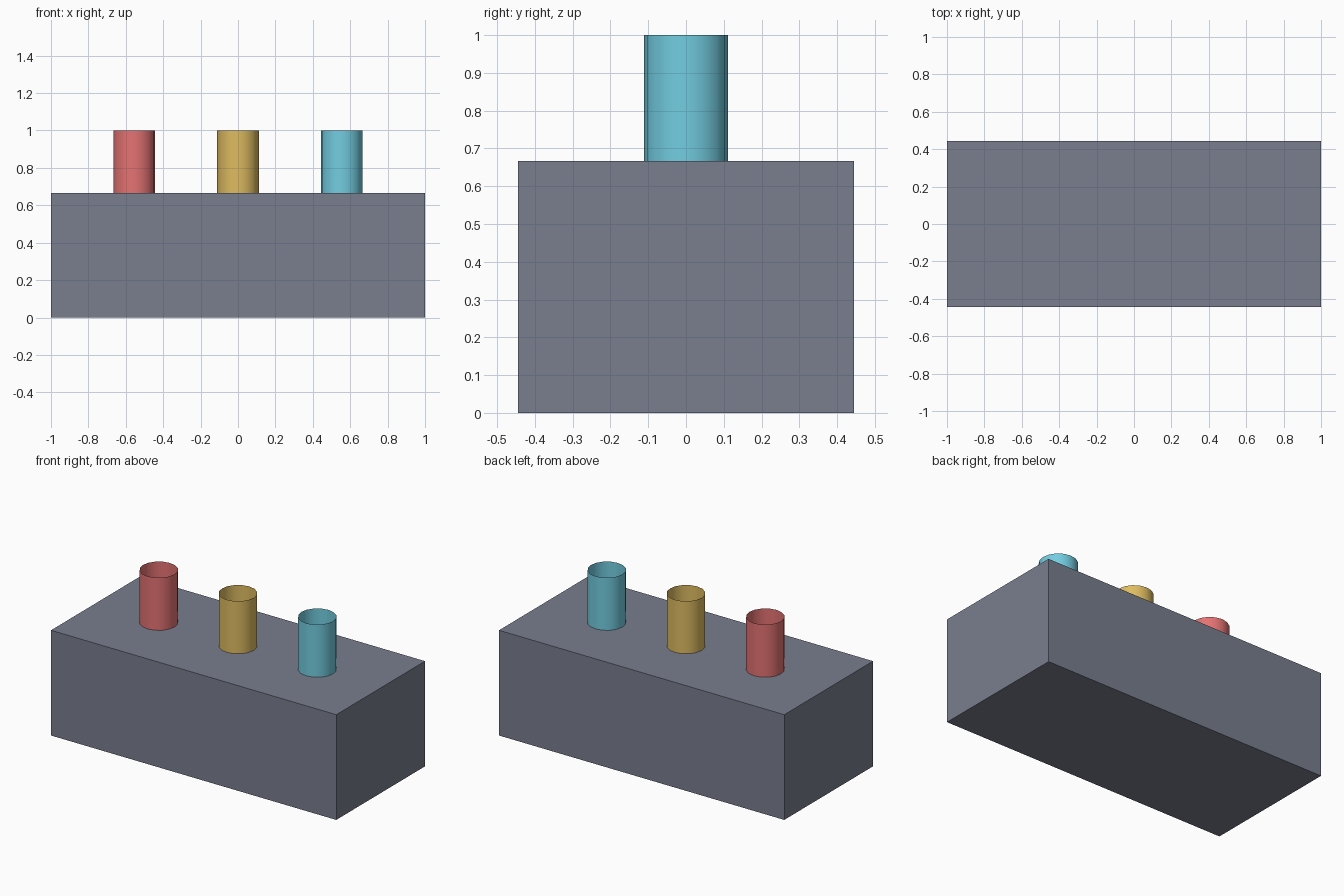
import bpy

if "Cube" in bpy.data.objects:
    bpy.data.objects.remove(bpy.data.objects["Cube"])

U = 1 / 9  # model is laid out on a 1/9 unit module


def paint(obj, name, rgb):
    mat = bpy.data.materials.new(name)
    mat.diffuse_color = (*rgb, 1)
    mat.use_nodes = True
    mat.node_tree.nodes["Principled BSDF"].inputs["Base Color"].default_value = mat.diffuse_color
    obj.data.materials.append(mat)


# Solid base block
bpy.ops.mesh.primitive_cube_add(size=1, location=(0, 0, 3 * U))
block = bpy.context.object
block.name = "base_block"
block.scale = (18 * U, 8 * U, 6 * U)
bpy.ops.object.transform_apply(location=False, rotation=False, scale=True)
paint(block, "slate", (0.19, 0.21, 0.27))

# Row of open, thin-walled tubes standing on the block
tubes = [
    ("red", -5 * U, (0.78, 0.17, 0.17)),
    ("yellow", 0, (0.73, 0.50, 0.12)),
    ("cyan", 5 * U, (0.17, 0.61, 0.75)),
]
for colour, x, rgb in tubes:
    bpy.ops.mesh.primitive_cylinder_add(
        vertices=16, radius=U, depth=3 * U, end_fill_type='NOTHING',
        location=(x, 0, 7.5 * U))
    tube = bpy.context.object
    tube.name = colour + "_tube"
    paint(tube, colour, rgb)
    bpy.ops.object.shade_smooth_by_angle()
